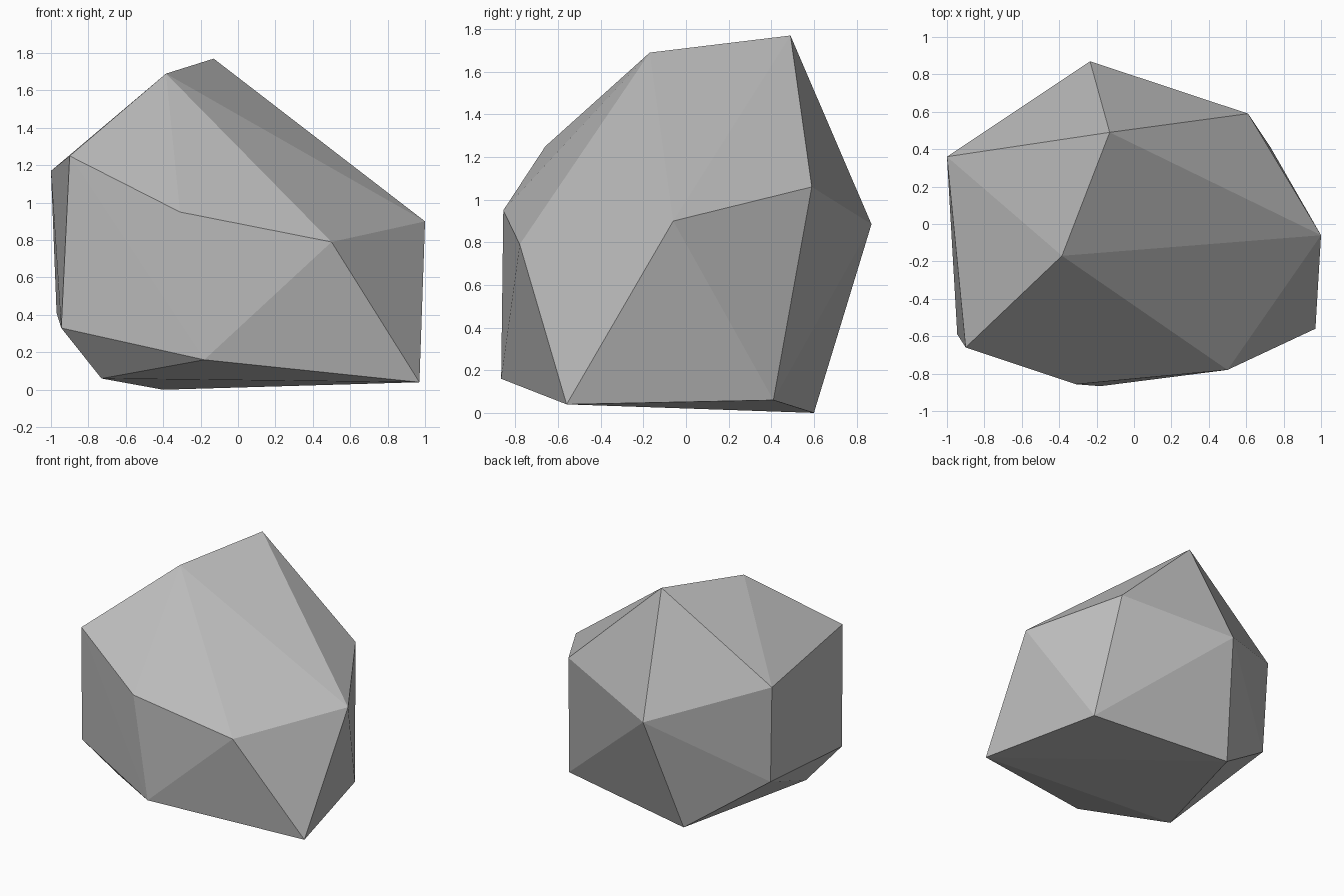
import bpy
import bmesh

# Remove the default cube if present
default_cube = bpy.data.objects.get("Cube")
if default_cube:
    bpy.data.objects.remove(default_cube, do_unlink=True)


def make_material(name, colour):
    material = bpy.data.materials.new(name)
    material.use_nodes = True
    material.diffuse_color = colour
    for node in material.node_tree.nodes:
        if node.type == "BSDF_PRINCIPLED":
            node.inputs["Base Color"].default_value = colour
            node.inputs["Roughness"].default_value = 0.9
    return material


def make_hull(name, corners, material):
    """Wrap a faceted, flat shaded convex skin around the corner points."""
    bm = bmesh.new()
    for corner in corners:
        bm.verts.new(corner)
    bmesh.ops.convex_hull(bm, input=list(bm.verts))
    loose = [vert for vert in bm.verts if not vert.link_faces]
    bmesh.ops.delete(bm, geom=loose, context="VERTS")
    bmesh.ops.recalc_face_normals(bm, faces=list(bm.faces))
    for face in bm.faces:
        face.smooth = False
    mesh = bpy.data.meshes.new(name)
    bm.to_mesh(mesh)
    bm.free()
    mesh.materials.append(material)
    obj = bpy.data.objects.new(name, mesh)
    bpy.context.collection.objects.link(obj)
    return obj


# Corners of the boulder, from the ridge down to the underside
ridge = [(-0.13, 0.49, 1.77), (-0.385, -0.17, 1.69)]
left_shoulder = [(-0.9, -0.66, 1.25), (-1, 0.36, 1.17)]
waist = [
    (-0.31, -0.857, 0.95),
    (0.5, -0.78, 0.79),
    (1, -0.06, 0.9),
    (0.61, 0.59, 1.06),
    (-0.235, 0.87, 0.885),
]
lower_side = [
    (-0.18, -0.867, 0.16),
    (-0.945, -0.59, 0.33),
    (-0.97, 0.335, 0.41),
]
underside = [
    (0.97, -0.56, 0.04),
    (0.73, 0.41, 0.06),
    (-0.4, 0.6, 0),
    (-0.73, -0.45, 0.06),
]

stone_grey = make_material("stone_grey", (0.5, 0.5, 0.5, 1))
make_hull("boulder", ridge + left_shoulder + waist + lower_side + underside, stone_grey)
